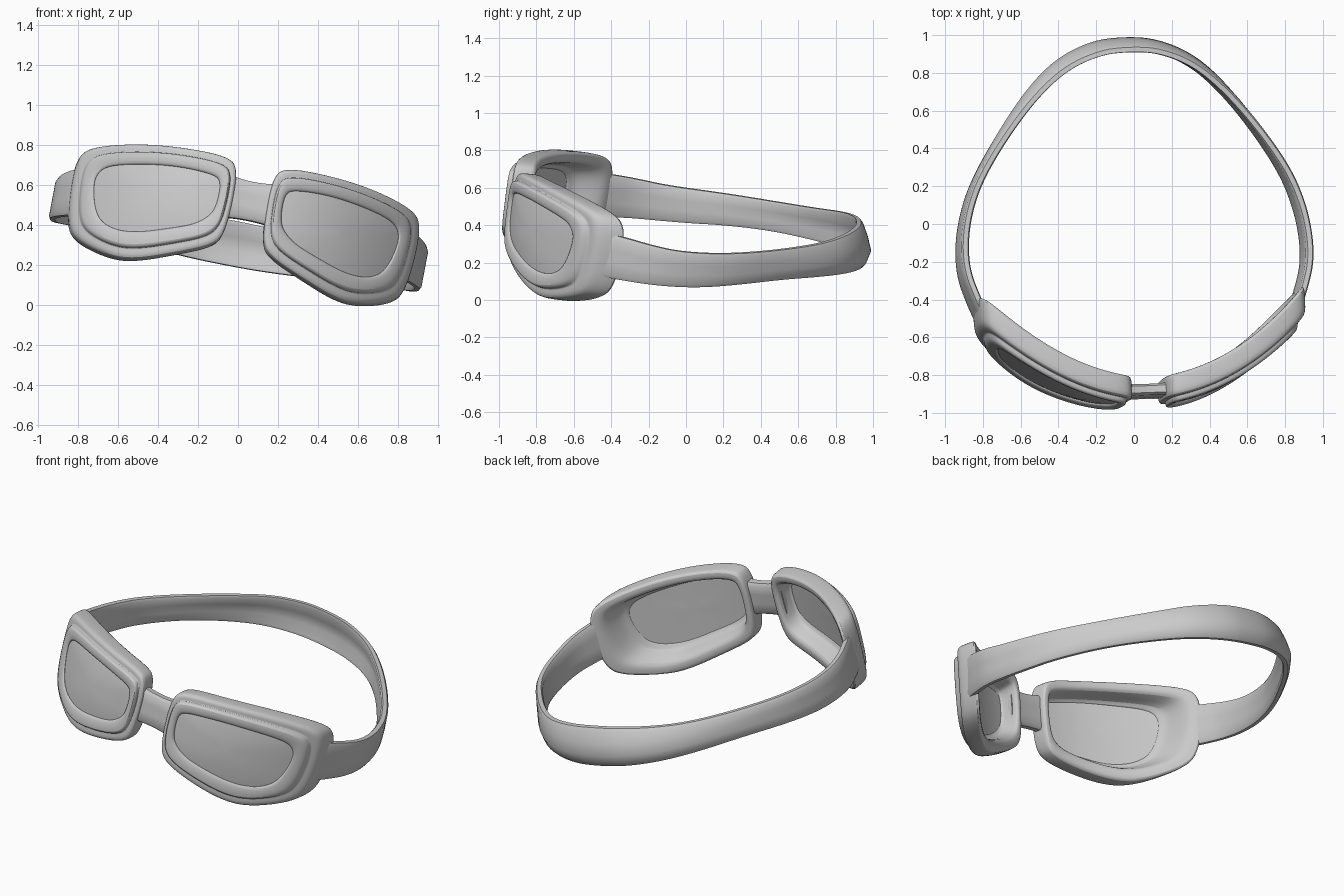
import bpy, bmesh, math
from mathutils import Vector, Matrix

if "Cube" in bpy.data.objects:
    bpy.data.objects.remove(bpy.data.objects["Cube"])

# Tilted pose of the whole symmetric goggle
X = Vector((0.98, 0.035, -0.19)).normalized()
Y = Vector((-0.0585, 0.99, -0.12)).normalized()
Z = X.cross(Y).normalized()
POSE = Matrix.Translation((0, 0, 0.37)) @ Matrix((X, Y, Z)).transposed().to_4x4()


def chaikin(pts, n, closed):
    pts = [Vector(p) for p in pts]
    for _ in range(n):
        out = [] if closed else [pts[0]]
        for i in range(len(pts) if closed else len(pts) - 1):
            a, b = pts[i], pts[(i + 1) % len(pts)]
            out += [a.lerp(b, 0.25), a.lerp(b, 0.75)]
        pts = out if closed else out + [pts[-1]]
    return pts


def loft(name, rings, loop=False, mirror=False, subsurf=0):
    bm = bmesh.new()
    vs = [[bm.verts.new(p) for p in r] for r in rings]
    n = len(vs[0])
    for i in range(len(vs) if loop else len(vs) - 1):
        a, b = vs[i], vs[(i + 1) % len(vs)]
        for j in range(n):
            k = (j + 1) % n
            bm.faces.new((a[j], a[k], b[k], b[j]))
    if not loop:
        bm.faces.new(vs[0])
        bm.faces.new(vs[-1])
    bmesh.ops.recalc_face_normals(bm, faces=bm.faces)
    me = bpy.data.meshes.new(name)
    bm.to_mesh(me)
    bm.free()
    ob = bpy.data.objects.new(name, me)
    bpy.context.collection.objects.link(ob)
    ob.matrix_world = POSE
    if mirror:
        m = ob.modifiers.new("mirror", 'MIRROR')
        m.use_mirror_merge = False
    if subsurf:
        s = ob.modifiers.new("smooth", 'SUBSURF')
        s.levels = s.render_levels = subsurf
    bpy.ops.object.select_all(action='DESELECT')
    ob.select_set(True)
    bpy.context.view_layer.objects.active = ob
    bpy.ops.object.shade_smooth_by_angle(angle=math.radians(40))
    return ob


# Matching outlines (x, z) of the eyecup and its lens
outer = chaikin([(.085, 0), (.09, .18), (.14, .243), (.40, .253), (.62, .242), (.82, .205),
                 (.875, .15), (.882, 0), (.862, -.20), (.80, -.28), (.63, -.345), (.50, -.345),
                 (.30, -.28), (.15, -.22), (.10, -.16)], 3, True)
inner = chaikin([(.163, 0), (.163, .10), (.20, .135), (.40, .149), (.60, .133), (.73, .107),
                 (.77, .06), (.773, 0), (.75, -.10), (.71, -.17), (.63, -.207), (.52, -.207),
                 (.36, -.163), (.25, -.125), (.18, -.065)], 3, True)


def front(x):
    return -0.985 + 0.55 * x * x


def back(x):
    return -0.84 + 0.62 * x * x


def ring(u, t):
    out = []
    for a, b in zip(outer, inner):
        p = a.lerp(b, u)
        out.append((p.x, back(p.x) * (1 - t) + front(p.x) * t, p.y))
    return out


# Eyecup frames: profile of (inset, depth) swept round the outline
profile = [(.55, .05), (.38, 0), (.1, 0), (0, .08), (0, .35), (0, .64), (.05, .76), (.18, .81),
           (.37, .80), (.39, .81), (.41, .93), (.48, 1.0), (.72, 1.0), (.92, .97), (.99, .92),
           (1.0, .84), (.95, .76), (.78, .72), (.7, .45)]
loft("eyecup_frame", [ring(u, t) for u, t in profile], loop=True, mirror=True, subsurf=1)

# Curved lens panes
mid = Vector((.47, -.02))


def pane(s, d):
    pts = [mid + (p - mid) * s for p in inner]
    return [(p.x, front(p.x) + d, p.y) for p in pts]


sizes = [.03, .3, .55, .8, .95, 1.03]
loft("lens", [pane(s, .004 + .014 * s * s) for s in sizes]
     + [pane(s, .034) for s in reversed(sizes)], mirror=True)

# Strap: half path rows (x, y, bottom, top), mirrored to a full loop
half = [(.845, -.47, -.14, .095), (.885, -.37, -.14, .09), (.925, -.24, -.138, .075),
        (.93, -.10, -.135, .06), (.905, .06, -.125, .06), (.84, .25, -.10, .07),
        (.69, .50, -.07, .09), (.52, .73, -.06, .115), (.36, .88, -.055, .145),
        (.17, .965, -.055, .163)]
rows = half + [(0, .98, -.055, .167)] + [(-x, y, b, t) for x, y, b, t in reversed(half)]
path = chaikin(rows, 3, False)
section = [(-.6, 0), (.6, 0), (1, .08), (1, .35), (1, .65), (1, .92),
           (.6, 1), (-.6, 1), (-1, .92), (-1, .65), (-1, .35), (-1, .08)]
rings = []
for i, p in enumerate(path):
    d = path[min(i + 1, len(path) - 1)] - path[max(i - 1, 0)]
    nrm = Vector((-d.y, d.x)).normalized()
    if nrm.dot(Vector((p.x, p.y))) < 0:
        nrm = -nrm
    w = max(0, p.y) ** 2
    r = []
    for a, f in section:
        lean = .07 * max(0, f - .4) / .6 + .025 * max(0, .4 - f) / .4
        off = a * .021 - lean * w
        r.append((p.x + nrm.x * off, p.y + nrm.y * off, p.z + (p.w - p.z) * f))
    rings.append(r)
loft("head_strap", rings)

# Nose bridge: short band with a slim waist between the eyecups
rings = []
for i in range(13):
    x = -.14 + .28 * i / 12
    flare = (x / .14) ** 2
    lo, hi, h = -.055 - .01 * flare, .14 + .015 * flare, .03 + .006 * flare
    rings.append([(x, -.9 + a * h, lo + (hi - lo) * f) for a, f in section])
loft("nose_bridge", rings)
